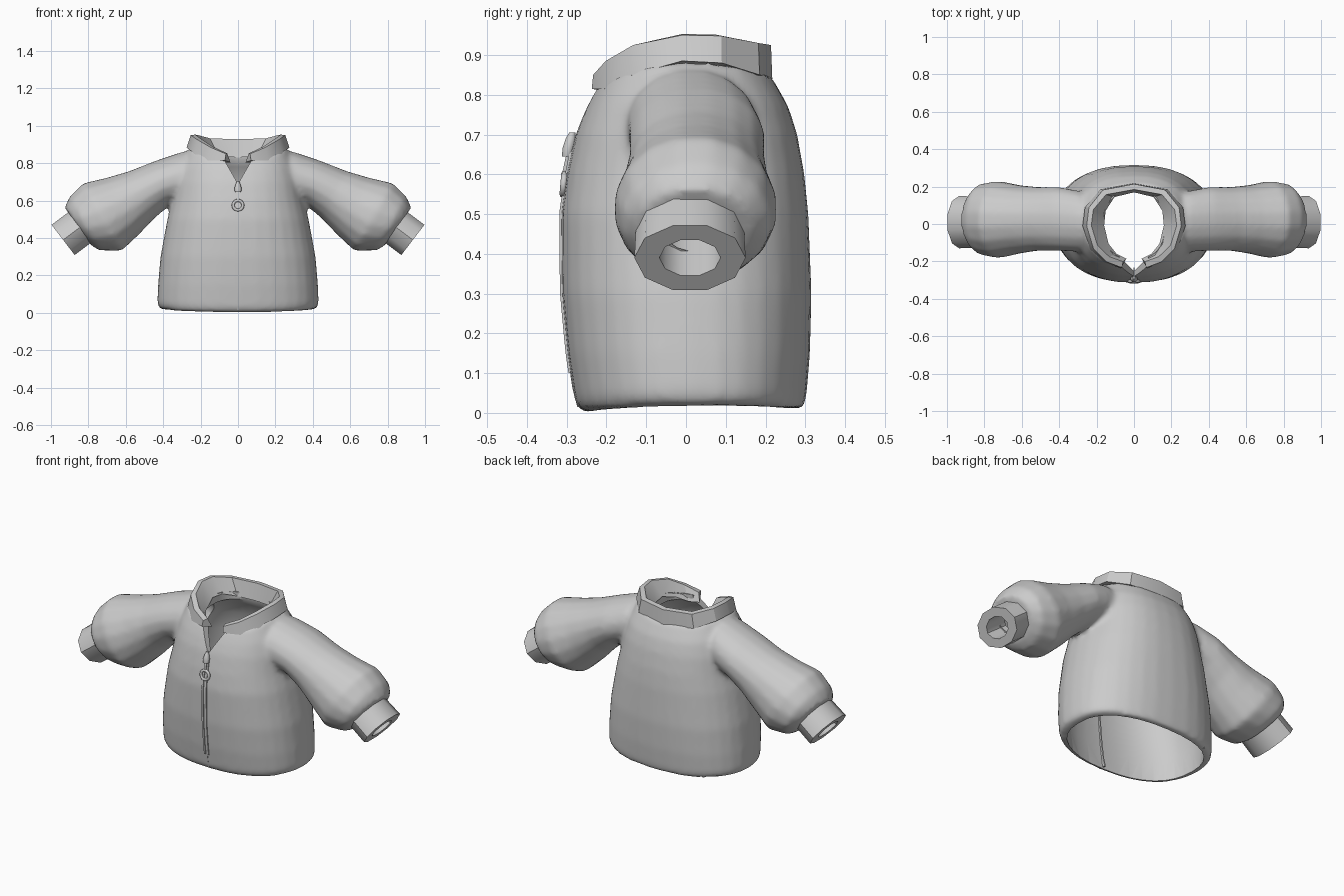
import bpy, bmesh, math
from mathutils import Vector

old = bpy.data.objects.get("Cube")
if old:
    bpy.data.objects.remove(old, do_unlink=True)

grey = bpy.data.materials.new("fabric_grey")
grey.use_nodes = True
colour = (0.6, 0.6, 0.6, 1)
grey.diffuse_color = colour
grey.node_tree.nodes["Principled BSDF"].inputs["Base Color"].default_value = colour


def loft(name, rings, cap=True, wrap=False):
    """Skin a list of closed rings into one mesh object."""
    bm = bmesh.new()
    loops = [[bm.verts.new(p) for p in r] for r in rings]
    n = len(loops[0])
    pairs = list(zip(loops, loops[1:]))
    if wrap:
        pairs.append((loops[-1], loops[0]))
    for a, b in pairs:
        for i in range(n):
            j = (i + 1) % n
            bm.faces.new((a[i], a[j], b[j], b[i]))
    if cap and not wrap:
        bm.faces.new(loops[0])
        bm.faces.new(loops[-1])
    bmesh.ops.recalc_face_normals(bm, faces=bm.faces)
    mesh = bpy.data.meshes.new(name)
    bm.to_mesh(mesh)
    bm.free()
    obj = bpy.data.objects.new(name, mesh)
    bpy.context.collection.objects.link(obj)
    mesh.materials.append(grey)
    return obj


def activate(obj):
    bpy.ops.object.select_all(action='DESELECT')
    obj.select_set(True)
    bpy.context.view_layer.objects.active = obj


def smooth(obj, angle=35):
    activate(obj)
    bpy.ops.object.shade_smooth_by_angle(angle=math.radians(angle))


def body_ring(zf, zs, zb, rx, y0, y1, n=32):
    """Squarish oval whose height differs at front, side and back."""
    pts = []
    for i in range(n):
        a = math.tau * i / n
        c, s = math.cos(a), math.sin(a)
        x = math.copysign(abs(c) ** 0.85, c) * rx
        y = math.copysign(abs(s) ** 0.85, s) * (y1 - y0) / 2 + (y0 + y1) / 2
        pts.append((x, y, zs + s * s * ((zb if s > 0 else zf) - zs)))
    return pts


def arm_ring(spec, side, scale=1, n=16):
    """Oval across the arm, from its top point, bottom point and depth."""
    tx, tz, bx, bz, y0, y1 = spec
    pts = []
    for i in range(n):
        a = math.tau * (i + 0.5) / n
        c, s = math.cos(a) * scale / 2, math.sin(a) * scale / 2
        pts.append((side * ((tx + bx) / 2 + c * (tx - bx)),
                    (y0 + y1) / 2 + s * (y1 - y0),
                    (tz + bz) / 2 + c * (tz - bz)))
    return pts


# Body: heights at front, side, back, then half width, front y, back y
BODY = [(0, .02, .01, .42, -.265, .295), (.03, .05, .04, .432, -.28, .303),
        (.15, .15, .15, .428, -.298, .312), (.3, .3, .3, .415, -.312, .316),
        (.5, .5, .5, .378, -.314, .308), (.6, .6, .6, .352, -.3, .298),
        (.7, .7, .7, .335, -.278, .28), (.76, .79, .77, .31, -.255, .258),
        (.82, .885, .85, .26, -.225, .213)]
# Sleeve: top x, z, bottom x, z, front y, back y
SLEEVE = [(.15, .83, .2, .6, -.11, .13), (.29, .865, .31, .585, -.15, .18),
          (.44, .815, .37, .57, -.145, .2), (.58, .76, .45, .5, -.145, .2),
          (.7, .725, .53, .415, -.16, .21), (.83, .695, .62, .33, -.185, .232),
          (.9, .625, .74, .332, -.165, .215), (.928, .565, .785, .36, -.125, .17)]
CUFF = [(.88, .565, .75, .395, -.125, .145), (1, .475, .87, .305, -.13, .15)]

jacket = loft("jacket_body", [body_ring(*r) for r in BODY])
sleeves = [loft("sleeve", [arm_ring(r, s) for r in SLEEVE]) for s in (1, -1)]
activate(jacket)
for o in sleeves:
    o.select_set(True)
bpy.ops.object.join()

# Blend the sleeves into the body, then hollow the shell
fuse = jacket.modifiers.new("fuse", 'REMESH')
fuse.mode, fuse.voxel_size = 'VOXEL', 0.014
soft = jacket.modifiers.new("soften", 'SMOOTH')
soft.factor, soft.iterations = 0.5, 10

inner = [(z, z, z, rx - .035, y0 + .03, y1 - .03) for z, _, _, rx, y0, y1 in BODY[2:7]]
first = (-.05, -.05, -.05, .385, -.24, .265)
neck = [(.77, .79, .78, .24, -.21, .2), (.8, .83, .82, .165, -.19, .175),
        (1, 1, 1, .165, -.19, .175)]
cutters = [loft("inside_cutter", [body_ring(*r) for r in [first] + inner + neck])]
for s in (1, -1):
    cutters.append(loft("sleeve_cutter", [
        arm_ring(r, s, f) for r, f in zip(SLEEVE, (.7, .8, .8, .8, .8, .8, .7, .55))]
        + [arm_ring(CUFF[1], s, .55)]))
vee = [(0, .69), (.075, .82), (.1, 1), (-.1, 1), (-.075, .82)]
cutters.append(loft("neck_cutter", [[(x, y, z) for x, z in vee] for y in (-.5, -.05)]))
for c in cutters:
    c.hide_render = True
    cut = jacket.modifiers.new("hollow", 'BOOLEAN')
    cut.operation, cut.object, cut.solver = 'DIFFERENCE', c, 'EXACT'
activate(jacket)
for m in list(jacket.modifiers):
    bpy.ops.object.modifier_apply(modifier=m.name)
for c in cutters:
    bpy.data.objects.remove(c, do_unlink=True)
smooth(jacket, 40)

# Cuffs: ten-sided tubes
for s, label in ((1, "left"), (-1, "right")):
    rings = [arm_ring(CUFF[0], s, 1, 10), arm_ring(CUFF[1], s, 1, 10),
             arm_ring(CUFF[1], s, .55, 10), arm_ring(CUFF[0], s, .55, 10)]
    smooth(loft(label + "_cuff", rings, wrap=True), 40)

# Collar: x, y, bottom z, top z from the front tip round to the back
COLLAR = [(.07, -.237, .815, .85), (.16, -.205, .815, .885), (.235, -.135, .85, .925),
          (.275, -.01, .885, .95), (.262, .09, .88, .948), (.18, .185, .85, .93),
          (0, .217, .84, .925)]
path = COLLAR + [(-x, y, b, t) for x, y, b, t in COLLAR[-2::-1]]
smooth(loft("collar", [[(x, y, b), (x * .92, y * .985, t), (x * .83, y * .85, t + .003),
                        (x * .58, y * .78, b - .01)] for x, y, b, t in path]), 30)


def front_y(z):
    """Depth of the front of the body at a height."""
    for a, b in zip(BODY, BODY[1:]):
        if z <= b[0]:
            return a[4] + (b[4] - a[4]) * (z - a[0]) / (b[0] - a[0])
    return BODY[-1][4]


def strip(name, x, w, z0, z1, out, back):
    steps = [z0 + (z1 - z0) * i / 14 for i in range(15)]
    smooth(loft(name, [[(x - w, front_y(z) - out, z), (x + w, front_y(z) - out, z),
                        (x + w, front_y(z) + back, z), (x - w, front_y(z) + back, z)]
                       for z in steps]))


# Zip: two raised tapes and a centre seam that shows inside too
strip("zip_tape_left", .01, .005, .1, .67, .005, .01)
strip("zip_tape_right", -.01, .005, .1, .67, .005, .01)
strip("zip_seam", 0, .004, .015, .69, .001, .04)

# Slider: tapered tab on top of the zip
profile = [(.645, .016, .012), (.665, .02, .016), (.69, .012, .013), (.705, .005, .008)]
slider = [[(w * math.cos(math.tau * i / 10), front_y(z) - .01 + d * math.sin(math.tau * i / 10), z)
           for i in range(10)] for z, w, d in profile]
smooth(loft("zip_slider", slider), 50)

# Pull: ring hanging from the slider
bpy.ops.mesh.primitive_torus_add(location=(0, -.308, .575), rotation=(math.radians(85), 0, 0),
                                 major_radius=.026, minor_radius=.008,
                                 major_segments=20, minor_segments=8)
pull = bpy.context.object
pull.name = "zip_pull_ring"
pull.data.materials.append(grey)
smooth(pull, 60)
strip("zip_pull_link", 0, .006, .6, .65, .012, .005)
